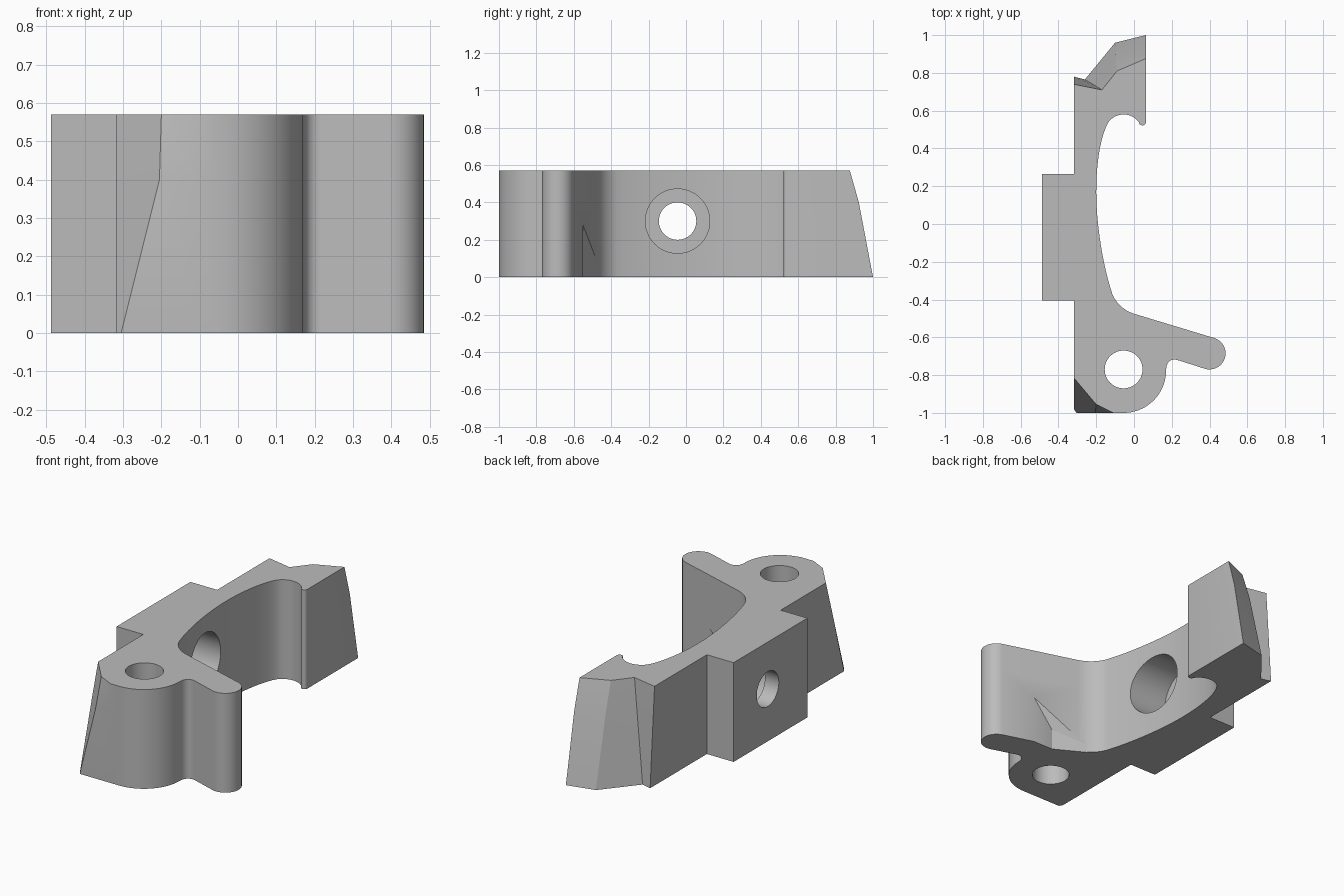
import bpy, bmesh, math
from mathutils import Vector, Matrix

if "Cube" in bpy.data.objects:
    bpy.data.objects.remove(bpy.data.objects["Cube"])

H = 0.57
LEVELS = (0.0, 0.4, H)

grey = bpy.data.materials.new("plain grey")
grey.diffuse_color = (0.5, 0.5, 0.5, 1)
grey.use_nodes = True
grey.node_tree.nodes["Principled BSDF"].inputs["Base Color"].default_value = grey.diffuse_color


def arc(cx, cy, r, a0, a1, n):
    return [(cx + r * math.cos(math.radians(a0 + (a1 - a0) * i / n)),
             cy + r * math.sin(math.radians(a0 + (a1 - a0) * i / n))) for i in range(n + 1)]


def bezier(a, b, c, d, n):
    pts = []
    for i in range(n + 1):
        t = i / n
        s = 1 - t
        pts.append(tuple(s**3 * a[k] + 3 * s * s * t * b[k] + 3 * s * t * t * c[k] + t**3 * d[k]
                         for k in (0, 1)))
    return pts


def make_object(name, bm):
    bmesh.ops.recalc_face_normals(bm, faces=bm.faces)
    me = bpy.data.meshes.new(name)
    bm.to_mesh(me)
    bm.free()
    ob = bpy.data.objects.new(name, me)
    bpy.context.collection.objects.link(ob)
    me.materials.append(grey)
    return ob


def loft(name, rings):
    """Closed solid through rings of matching 3D points."""
    bm = bmesh.new()
    vs = [[bm.verts.new(p) for p in ring] for ring in rings]
    n = len(vs[0])
    for lo, hi in zip(vs, vs[1:]):
        for i in range(n):
            j = (i + 1) % n
            bm.faces.new((lo[i], lo[j], hi[j], hi[i]))
    bm.faces.new(vs[0])
    bm.faces.new(vs[-1])
    return make_object(name, bm)


def cylinder(name, r, depth, matrix):
    bm = bmesh.new()
    bmesh.ops.create_cone(bm, cap_ends=True, segments=64, radius1=r, radius2=r,
                          depth=depth, matrix=matrix)
    return make_object(name, bm)


# Inner side: hook, long cradle curve, arm, concave fillet, round boss
inner = arc(-0.055, 0.48, 0.1, 35, 140, 14)
inner += bezier((-0.135, 0.54), (-0.17, 0.48), (-0.2, 0.35), (-0.2, 0.17), 12)[1:]
inner += bezier((-0.2, 0.17), (-0.2, 0.0), (-0.165, -0.22), (-0.115, -0.37), 14)[1:]
inner += bezier((-0.115, -0.37), (-0.1, -0.41), (-0.06, -0.457), (0, -0.475), 8)[1:]
inner += arc(0.4, -0.685, 0.085, 73, -107, 18)
inner += bezier((0.23, -0.72), (0.19, -0.71), (0.17, -0.735), (0.17, -0.775), 8)
inner += arc(-0.055, -0.775, 0.225, 0, -90, 18)[1:]

# Chamfered front corner and sloped back end, given at each level
corner = [
    [(-0.11, -1), (-0.305, -1), (-0.318, -0.98)],
    [(-0.11, -1), (-0.205, -1), (-0.318, -0.866)],
    [(-0.11, -1), (-0.2, -0.955), (-0.318, -0.815)],
]
tail = [
    [(-0.318, 0.78), (-0.26, 0.765), (-0.10, 0.96), (0.063, 1.0)],
    [(-0.318, 0.752), (-0.197, 0.727), (-0.095, 0.865), (0.063, 0.924)],
    [(-0.318, 0.74), (-0.17, 0.71), (-0.09, 0.81), (0.063, 0.876)],
]

# Rear mounting block and the small rounded lip
block = [(-0.318, -0.405), (-0.488, -0.405), (-0.488, 0.265), (-0.318, 0.265)]
lip = arc(0.0445, 0.54, 0.0185, 0, -160, 8)

rings = []
for z, c, t in zip(LEVELS, corner, tail):
    rings.append([(x, y, z) for x, y in inner + c + block + t + lip])
bracket = loft("bracket_body", rings)

# Cutters: vertical pin hole, cross bore, counterbore, wedge notch in the arm
along_x = Matrix.Rotation(math.pi / 2, 4, 'Y')
cutters = [
    cylinder("pin_hole", 0.1, 2, Matrix.Translation((-0.055, -0.77, 0.3))),
    cylinder("cross_bore", 0.1, 1.6, Matrix.Translation((-0.2, -0.045, 0.3)) @ along_x),
    cylinder("counterbore", 0.172, 0.5, Matrix.Translation((-0.15, -0.045, 0.3)) @ along_x),
]
notch = [(0.12, -0.55, 0.12), (0.38, -0.55, 0.44), (-0.05, -0.455, 0.05)]
cutters.append(loft("notch", [[(x, y, -0.1) for x, y, z in notch], notch]))

bpy.context.view_layer.objects.active = bracket
for cutter in cutters:
    cutter.hide_render = True
    mod = bracket.modifiers.new(cutter.name, 'BOOLEAN')
    mod.operation = 'DIFFERENCE'
    mod.solver = 'EXACT'
    mod.object = cutter
    bpy.ops.object.modifier_apply(modifier=mod.name)
for cutter in cutters:
    bpy.data.objects.remove(cutter)

# Smooth the curves, keep the machined edges crisp
bpy.ops.object.select_all(action='DESELECT')
bracket.select_set(True)
bpy.ops.object.shade_smooth_by_angle(angle=math.radians(20))
